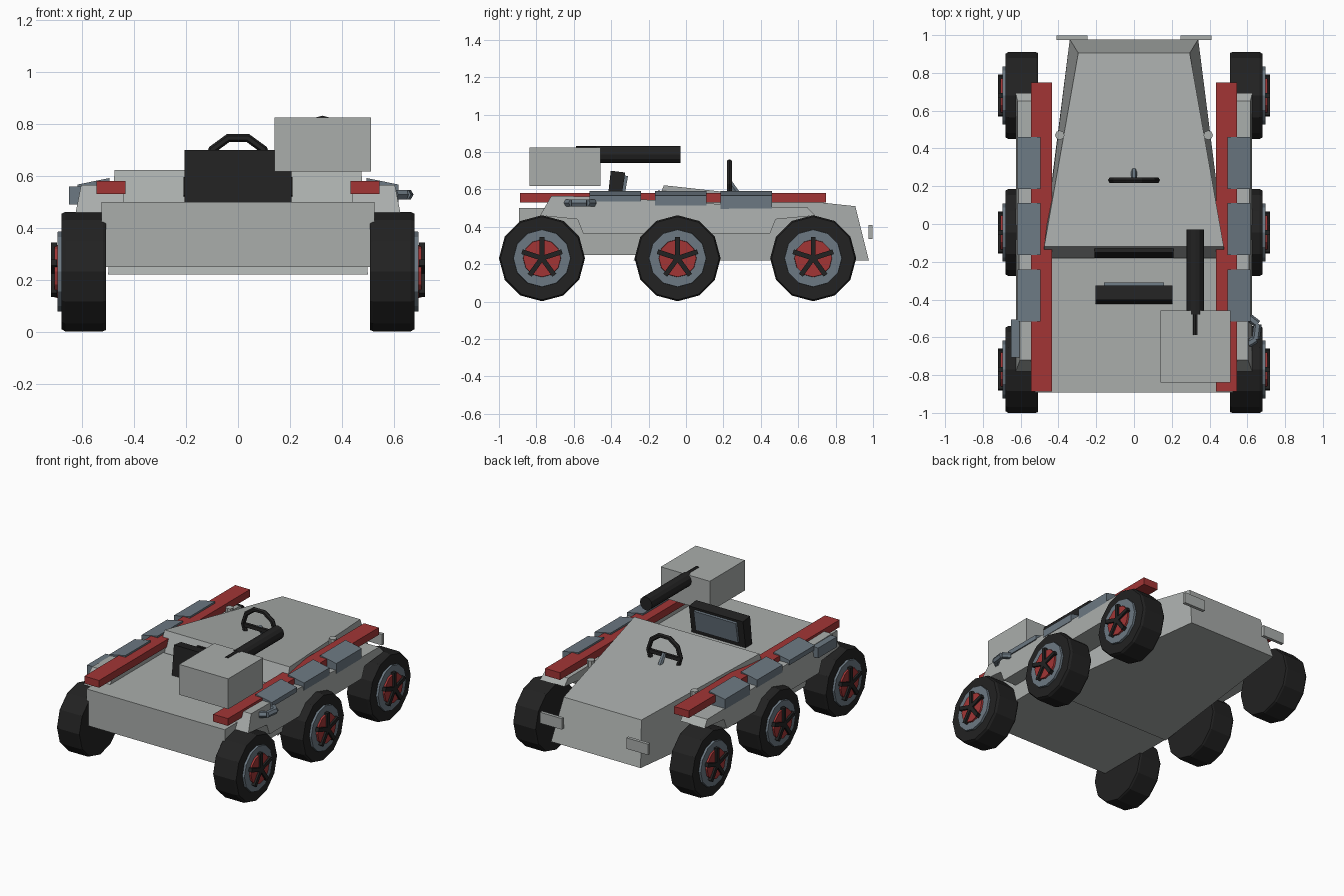
import bpy, bmesh, math
from mathutils import Vector, Matrix

if "Cube" in bpy.data.objects:
    bpy.data.objects.remove(bpy.data.objects["Cube"])


def mat(name, rgb):
    m = bpy.data.materials.new(name)
    m.diffuse_color = (*rgb, 1)
    m.use_nodes = True
    m.node_tree.nodes["Principled BSDF"].inputs["Base Color"].default_value = m.diffuse_color
    return m


GREY = mat("light grey", (0.40, 0.42, 0.41))
RED = mat("red", (0.36, 0.036, 0.036))
SLATE = mat("slate blue grey", (0.15, 0.19, 0.225))
BLACK = mat("black", (0.016, 0.016, 0.016))


def finish(name, bm, m):
    bmesh.ops.recalc_face_normals(bm, faces=bm.faces)
    me = bpy.data.meshes.new(name)
    bm.to_mesh(me)
    bm.free()
    me.materials.append(m)
    ob = bpy.data.objects.new(name, me)
    bpy.context.collection.objects.link(ob)
    return ob


def loft(name, rings, m):
    """Closed solid through matching rings of points."""
    bm = bmesh.new()
    vs = [[bm.verts.new(p) for p in r] for r in rings]
    n = len(rings[0])
    bm.faces.new(vs[0])
    bm.faces.new(vs[-1])
    for a, b in zip(vs, vs[1:]):
        for i in range(n):
            j = (i + 1) % n
            bm.faces.new((a[i], a[j], b[j], b[i]))
    return finish(name, bm, m)


def box(name, x, y, z, m):
    return loft(name, [[(x[0], y[0], h), (x[1], y[0], h), (x[1], y[1], h), (x[0], y[1], h)] for h in z], m)


def tube(name, a, b, r, m, sides=12):
    a, b = Vector(a), Vector(b)
    q = (b - a).to_track_quat('Z', 'Y')
    ring = [q @ Vector((r * math.cos(t), r * math.sin(t), 0))
            for t in (math.tau * i / sides for i in range(sides))]
    return loft(name, [[a + p for p in ring], [b + p for p in ring]], m)


def disc_stack(name, s, y, z, steps, m, sides=12):
    """Wheel part turned round the x axis; steps are (x, radius)."""
    return loft(name, [[(s * x, y + r * math.sin(t), z + r * math.cos(t))
                        for t in (math.tau * i / sides for i in range(sides))] for x, r in steps], m)


# front deck and tapered rear hull
box("front_hull", (-0.525, 0.525), (-0.893, -0.18), (0.25, 0.5), GREY)
loft("rear_hull", [
    [(-0.5, -0.28, 0.22), (0.5, -0.28, 0.22), (0.34, 0.978, 0.22), (-0.34, 0.978, 0.22)],
    [(-0.475, -0.118, 0.622), (0.475, -0.118, 0.622), (0.295, 0.905, 0.51), (-0.295, 0.905, 0.51)]], GREY)

# fender outline in y, z
FENDER = [(-0.78, 0.46), (-0.72, 0.565), (-0.5, 0.562), (0.455, 0.505), (0.65, 0.503), (0.69, 0.46),
          (0.48, 0.44), (0.45, 0.365), (-0.55, 0.365), (-0.58, 0.44)]
for s, side in ((-1, "left"), (1, "right")):
    loft(f"fender_{side}", [[(s * 0.44, y, z) for y, z in FENDER],
                            [(s * (0.625 - 0.2 * max(0, z - 0.46)), y, z) for y, z in FENDER]], GREY)
    box(f"rail_{side}", sorted((s * 0.433, s * 0.545)), (-0.888, 0.748), (0.53, 0.58), RED)
    # slate plates along the fender
    for i, (y0, y1, zb) in enumerate(((-0.515, -0.24, 0.535), (-0.165, 0.11, 0.515), (0.185, 0.46, 0.495))):
        sec = [(0.495, zb), (0.495, 0.592), (0.617, 0.567), (0.617, zb)]
        loft(f"side_plate_{side}_{i}", [[(s * x, y, z) for x, z in sec] for y in (y0, y1)], SLATE)
    # rear lamps and hull knobs
    box(f"rear_lamp_{side}", sorted((s * 0.245, s * 0.41)), (0.975, 0.997), (0.335, 0.41), GREY)
    tube(f"knob_{side}", (s * 0.393, 0.47, 0.53), (s * 0.393, 0.47, 0.575), 0.025, GREY, 8)

    # three wheels on each side
    for i, y in enumerate((-0.77, -0.045, 0.68)):
        z = 0.232
        disc_stack(f"tyre_{side}_{i}", s, y, z, [(0.508, 0.225), (0.52, 0.23), (0.665, 0.23), (0.68, 0.222)], BLACK)
        disc_stack(f"rim_{side}_{i}", s, y, z, [(0.66, 0.155), (0.695, 0.153)], SLATE)
        disc_stack(f"hub_{side}_{i}", s, y, z, [(0.68, 0.103), (0.707, 0.1)], RED)
        bm = bmesh.new()
        for k in range(5):
            M = (Matrix.Translation((s * 0.708, y, z)) @ Matrix.Rotation(math.tau * k / 5, 4, 'X')
                 @ Matrix.Translation((0, 0, 0.055)) @ Matrix.Diagonal((0.024, 0.026, 0.115, 1)))
            bmesh.ops.create_cube(bm, size=1, matrix=M)
        finish(f"spokes_{side}_{i}", bm, BLACK)

# front left side box and front right grab handle
box("side_box", (-0.65, -0.54), (-0.708, -0.505), (0.49, 0.56), SLATE)
path = [(0.605, -0.635, 0.528), (0.645, -0.61, 0.528), (0.655, -0.53, 0.528), (0.61, -0.495, 0.528)]
for i, (a, b) in enumerate(zip(path, path[1:])):
    tube(f"grab_handle_{i}", a, b, 0.021, SLATE, 6)

# tilted display on the deck with slate screen
W = 0.205
loft("display", [[(x, -0.425, 0.495), (x, -0.402, 0.70), (x, -0.325, 0.69), (x, -0.355, 0.495)]
                 for x in (-W, W)], BLACK)
loft("display_screen", [[(x, -0.36, 0.53), (x, -0.34, 0.675), (x, -0.31, 0.672), (x, -0.335, 0.53)]
                        for x in (-0.16, 0.16)], SLATE)
# black panel on the step of the hood
loft("hood_panel", [[(x, -0.18, 0.525), (x, -0.15, 0.595), (x, -0.125, 0.59), (x, -0.15, 0.52)]
                    for x in (-0.21, 0.21)], BLACK)

# steering wheel and column
bm = bmesh.new()
N, c = 10, Vector((0, 0.232, 0.63))
rings = []
for i in range(N):
    t = math.tau * (i + 0.5) / N
    d = Vector((math.sin(t), 0, math.cos(t)))
    rings.append([bm.verts.new(c + d * (0.122 + 0.016 * math.cos(u)) + Vector((0, 0.016 * math.sin(u), 0)))
                  for u in (math.tau * k / 6 for k in range(6))])
for i in range(N):
    a, b = rings[i], rings[(i + 1) % N]
    for k in range(6):
        bm.faces.new((a[k], a[(k + 1) % 6], b[(k + 1) % 6], b[k]))
finish("steering_wheel", bm, BLACK)
box("steering_spoke", (-0.115, 0.115), (0.222, 0.242), (0.61, 0.635), BLACK)
tube("steering_column", (0, 0.235, 0.635), (0, 0.285, 0.565), 0.016, SLATE, 6)

# gun housing, barrel and top rod
box("gun_housing", (0.14, 0.512), (-0.838, -0.458), (0.617, 0.825), GREY)
tube("gun_barrel", (0.325, -0.48, 0.786), (0.325, -0.03, 0.786), 0.046, BLACK, 12)
tube("gun_rod", (0.325, -0.588, 0.816), (0.325, -0.25, 0.816), 0.016, BLACK, 8)
